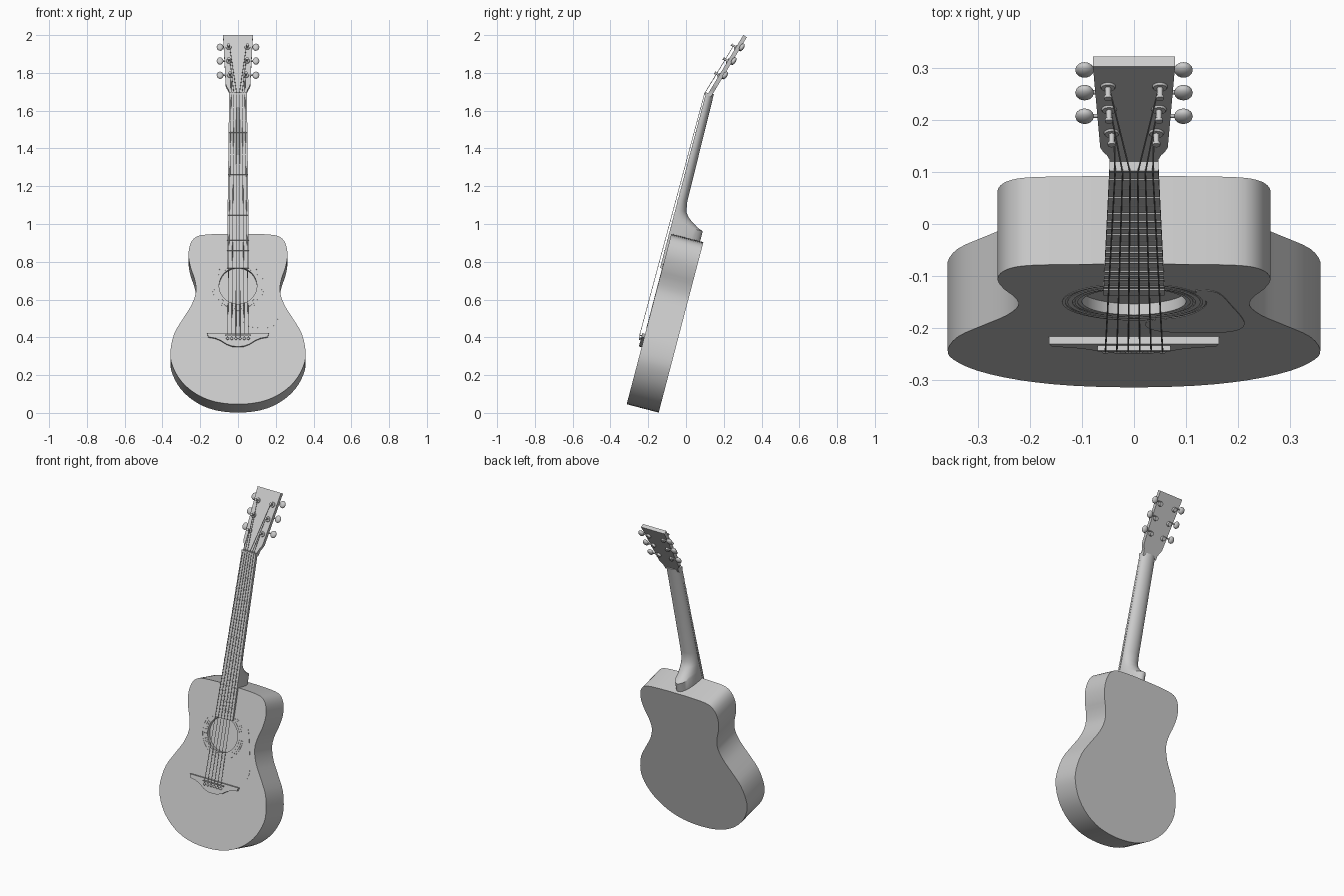
import bpy, bmesh, math
from mathutils import Matrix, Vector

if "Cube" in bpy.data.objects:
    bpy.data.objects.remove(bpy.data.objects["Cube"])

grey = bpy.data.materials.new("plain_grey")
grey.diffuse_color = (0.6, 0.6, 0.6, 1)
grey.use_nodes = True
grey.node_tree.nodes["Principled BSDF"].inputs["Base Color"].default_value = grey.diffuse_color


def frame(angle, y, z):
    """Local axes: x across, y along the instrument, z out of its front."""
    s, c = math.sin(math.radians(angle)), math.cos(math.radians(angle))
    return Matrix(((1, 0, 0, 0), (0, s, -c, y), (0, c, s, z), (0, 0, 0, 1)))


BODY = frame(14.7, -0.314, 0.046)
HEAD = frame(31, 0.1175, 1.691)


def shade(ob):
    bpy.ops.object.select_all(action='DESELECT')
    ob.select_set(True)
    bpy.context.view_layer.objects.active = ob
    bpy.ops.object.shade_smooth_by_angle(angle=math.radians(35))


def finish(name, bm, mat, smooth=True):
    bmesh.ops.recalc_face_normals(bm, faces=bm.faces)
    bm.transform(mat)
    me = bpy.data.meshes.new(name)
    bm.to_mesh(me)
    bm.free()
    me.materials.append(grey)
    ob = bpy.data.objects.new(name, me)
    bpy.context.collection.objects.link(ob)
    if smooth:
        shade(ob)
    return ob


def prism(bm, pts, w0, w1):
    lo = [bm.verts.new((x, u, w0)) for x, u in pts]
    hi = [bm.verts.new((x, u, w1)) for x, u in pts]
    bm.faces.new(lo)
    bm.faces.new(hi)
    for i in range(len(pts)):
        j = (i + 1) % len(pts)
        bm.faces.new((lo[i], lo[j], hi[j], hi[i]))


def box(bm, x0, x1, u0, u1, w0, w1):
    prism(bm, [(x0, u0), (x1, u0), (x1, u1), (x0, u1)], w0, w1)


def rod(bm, a, b, r, r2=None, seg=16):
    a, b = Vector(a), Vector(b)
    rot = (b - a).to_track_quat('Z', 'Y').to_matrix().to_4x4()
    bmesh.ops.create_cone(bm, cap_ends=True, segments=seg, radius1=r,
                          radius2=r if r2 is None else r2, depth=(b - a).length,
                          matrix=Matrix.Translation((a + b) / 2) @ rot)


def ball(bm, c, size):
    bmesh.ops.create_uvsphere(bm, u_segments=16, v_segments=10, radius=1,
                              matrix=Matrix.Translation(c) @ Matrix.Diagonal((*size, 1)))


def mirrored(half):
    return half + [(-x, u) for x, u in reversed(half) if x > 1e-6]


def spline(pts, n):
    """Closed smooth curve through the points."""
    out = []
    for i in range(len(pts)):
        a, b, c, d = (Vector(pts[(i + k) % len(pts)]) for k in (-1, 0, 1, 2))
        for k in range(n):
            t = k / n
            p = 0.5 * (2 * b + (c - a) * t + (2 * a - 5 * b + 4 * c - d) * t * t
                       + (3 * b - a - 3 * c + d) * t ** 3)
            out.append((p.x, p.y))
    return out


# Body with a shallow round sound hole
HOLE = 0.649
half = [(0, 0), (.12, .013), (.22, .055), (.30, .125), (.347, .21), (.358, .285),
        (.338, .385), (.29, .47), (.245, .545), (.222, .62), (.23, .685), (.25, .745),
        (.262, .81), (.256, .865), (.235, .905), (.195, .925), (.1, .932), (0, .933)]
bm = bmesh.new()
prism(bm, spline(mirrored(half), 3), -0.175, 0)
body = finish("body", bm, BODY, False)
bm = bmesh.new()
rod(bm, (0, HOLE, -0.022), (0, HOLE, 0.05), 0.1, seg=48)
cutter = finish("hole_cutter", bm, BODY, False)
cutter.hide_render = True
mod = body.modifiers.new("hole", 'BOOLEAN')
mod.operation, mod.solver, mod.object = 'DIFFERENCE', 'EXACT', cutter
bpy.context.view_layer.objects.active = body
bpy.ops.object.modifier_apply(modifier="hole")
bpy.data.objects.remove(cutter)
shade(body)

# Thin rings around the sound hole
bm = bmesh.new()
for r0, r1 in ((.108, .114), (.118, .128), (.132, .138)):
    rings = []
    for r, w in ((r0, -.001), (r0, .0012), (r1, .0012), (r1, -.001)):
        rings.append([bm.verts.new((r * math.cos(a * math.pi / 24),
                                    HOLE + r * math.sin(a * math.pi / 24), w)) for a in range(48)])
    for k in range(4):
        p, q = rings[k], rings[(k + 1) % 4]
        for i in range(48):
            j = (i + 1) % 48
            bm.faces.new((p[i], p[j], q[j], q[i]))
finish("sound_hole_rings", bm, BODY)

# Pickguard plate
bm = bmesh.new()
prism(bm, spline([(.03, .51), (.085, .535), (.122, .58), (.14, .649), (.118, .735), (.16, .722),
                  (.188, .62), (.212, .5), (.2, .44), (.155, .418), (.06, .425), (.025, .46)], 4),
      -.001, .0015)
finish("pickguard", bm, BODY)

# Neck and heel: lofted half ellipses (position, half width, depth)
bm = bmesh.new()
rows = []
for u, hw, d in ((.92, .056, .157), (.988, .054, .157), (1.0, .054, .125), (1.02, .053, .092),
                 (1.04, .053, .066), (1.065, .052, .047), (1.12, .052, .038), (1.705, .047, .03)):
    rows.append([bm.verts.new((hw * math.cos(math.pi * k / 16), u, -d * math.sin(math.pi * k / 16)))
                 for k in range(17)])
for p, q in zip(rows, rows[1:]):
    for i in range(17):
        j = (i + 1) % 17
        bm.faces.new((p[i], p[j], q[j], q[i]))
bm.faces.new(rows[0])
bm.faces.new(rows[-1])
finish("neck", bm, BODY)

# Fretboard, frets and nut
NUT, END, SCALE = 1.695, 0.742, 1.325
bm = bmesh.new()
prism(bm, [(-.059, END), (.059, END), (.047, NUT), (-.047, NUT)], 0, .012)
finish("fretboard", bm, BODY)
bm = bmesh.new()
for n in range(1, 21):
    u = NUT - SCALE * (1 - 2 ** (-n / 12))
    hw = .047 + .012 * (NUT - u) / (NUT - END)
    box(bm, -hw, hw, u - .002, u + .002, .011, .0145)
finish("frets", bm, BODY)
bm = bmesh.new()
box(bm, -.047, .047, NUT - .004, NUT + .008, -.002, .017)
finish("nut", bm, BODY)

# Bridge, saddle and pins
bm = bmesh.new()
prism(bm, mirrored([(0, .312), (.03, .314), (.06, .325), (.09, .345), (.12, .358), (.158, .365),
                    (.163, .385)]), -.001, .015)
finish("bridge", bm, BODY)
bm = bmesh.new()
box(bm, -.07, .07, .368, .374, .014, .025)
finish("saddle", bm, BODY)
bridge_x = [-.055 + .022 * i for i in range(6)]
bm = bmesh.new()
for x in bridge_x:
    rod(bm, (x, .354, .012), (x, .354, .02), .005)
    ball(bm, (x, .354, .021), (.0075, .0075, .005))
finish("bridge_pins", bm, BODY)

# Headstock
bm = bmesh.new()
prism(bm, mirrored([(.047, -.008), (.047, .012), (.052, .028), (.060, .042), (.065, .058),
                    (.079, .3605)]), -.022, 0)
finish("headstock", bm, HEAD)

# Tuning machines: post, washer, gear box, shaft and button
posts = [(.043, .112), (.048, .2), (.05, .285)]
for side, label in ((-1, "left"), (1, "right")):
    for i, (x, s) in enumerate(posts):
        bm = bmesh.new()
        px, t = side * x, s + .017
        rod(bm, (px, s, -.002), (px, s, .004), .016, .013, 20)
        rod(bm, (px, s, 0), (px, s, .026), .0055)
        rod(bm, (px, s, .022), (px, s, .028), .0075)
        rod(bm, (px, t - .01, -.02), (px, t - .01, -.034), .015, .012)
        rod(bm, (px, t, -.028), (side * .085, t, -.028), .004)
        ball(bm, (side * .095, t, -.027), (.018, .021, .012))
        finish(f"{label}_tuner_{i + 1}", bm, HEAD)

# Strings from pin over saddle and nut to post
cu = bpy.data.curves.new("strings", 'CURVE')
cu.dimensions = '3D'
cu.bevel_depth = 0.0016
cu.bevel_resolution = 1
for i, x in enumerate(bridge_x):
    side = -1 if i < 3 else 1
    hx, hs = posts[i if i < 3 else 5 - i]
    path = [BODY @ Vector((x, .354, .02)), BODY @ Vector((x, .371, .0265)),
            BODY @ Vector((x * .66, NUT + .002, .0185)),
            HEAD @ Vector((side * (hx - .005), hs, .015))]
    sp = cu.splines.new('POLY')
    sp.points.add(3)
    for p, co in zip(sp.points, path):
        p.co = (*co, 1)
strings = bpy.data.objects.new("strings", cu)
bpy.context.collection.objects.link(strings)
cu.materials.append(grey)
bpy.ops.object.select_all(action='DESELECT')
strings.select_set(True)
bpy.context.view_layer.objects.active = strings
bpy.ops.object.convert(target='MESH')
